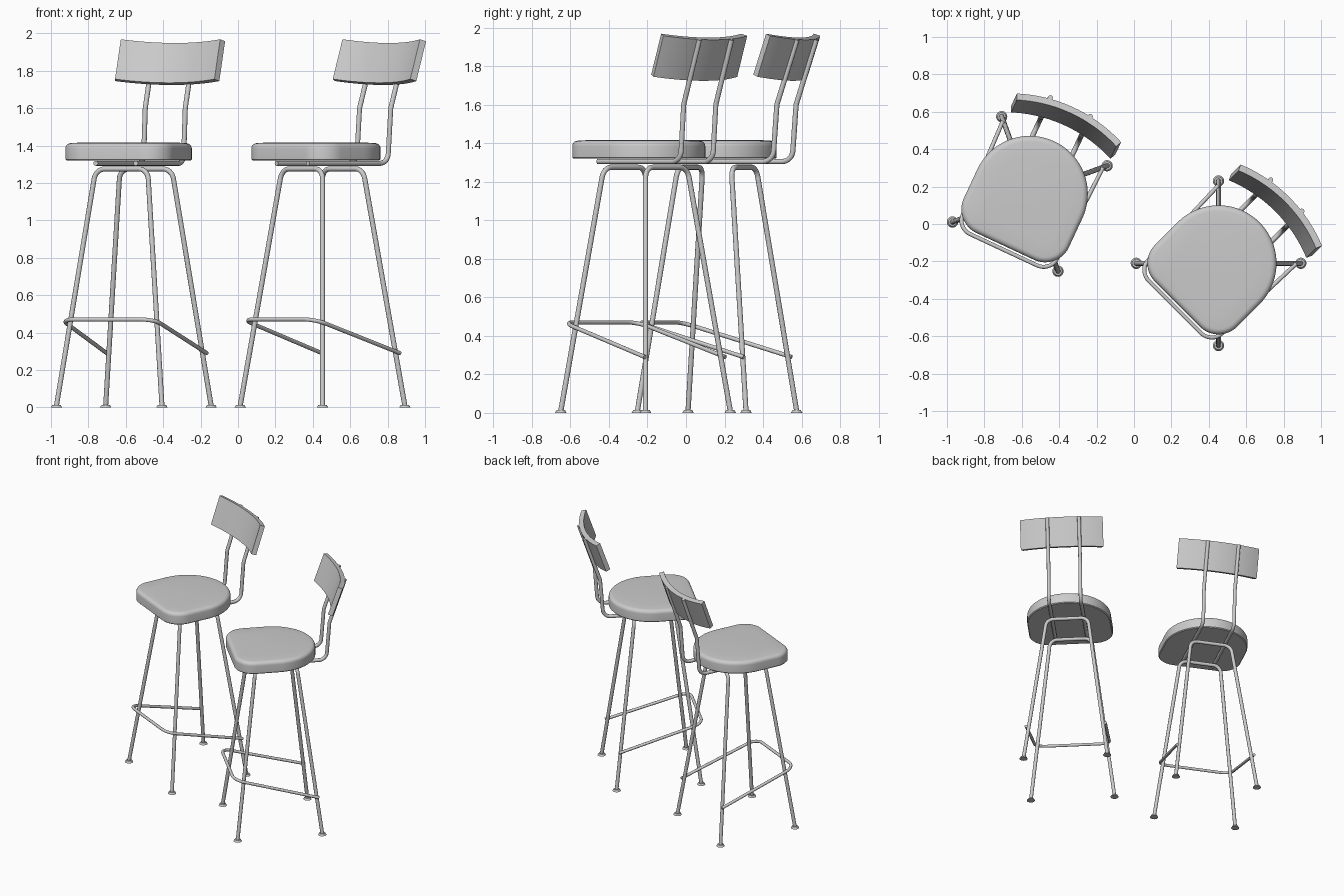
import bpy, bmesh
from math import sin, cos, pi, radians, tan
from mathutils import Vector, Matrix

if "Cube" in bpy.data.objects:
    bpy.data.objects.remove(bpy.data.objects["Cube"])


def finish(obj, placement, angle=40):
    bpy.ops.object.select_all(action='DESELECT')
    obj.select_set(True)
    bpy.context.view_layer.objects.active = obj
    if obj.type == 'CURVE':
        bpy.ops.object.convert(target='MESH')
        obj = bpy.context.object
    bpy.ops.object.shade_smooth_by_angle(angle=radians(angle))
    obj.matrix_world = placement
    return obj


def from_bmesh(name, bm, placement, angle=40):
    bmesh.ops.recalc_face_normals(bm, faces=bm.faces)
    mesh = bpy.data.meshes.new(name)
    bm.to_mesh(mesh)
    bm.free()
    obj = bpy.data.objects.new(name, mesh)
    bpy.context.collection.objects.link(obj)
    return finish(obj, placement, angle)


def fillet(points, radius, steps=8):
    """Round the inner corners of a polyline."""
    pts = [Vector(p) for p in points]
    out = [pts[0]]
    for a, b, c in zip(pts, pts[1:], pts[2:]):
        u, v = (a - b).normalized(), (c - b).normalized()
        half = u.angle(v) / 2
        t = radius / tan(half)
        centre = b + (u + v).normalized() * (radius / sin(half))
        p, q = b + u * t - centre, b + v * t - centre
        for i in range(steps + 1):
            d = p.lerp(q, i / steps)
            out.append(centre + d.normalized() * radius)
    return out + [pts[-1]]


def tube(name, points, bend, radius, placement):
    path = fillet(points, bend)
    curve = bpy.data.curves.new(name, 'CURVE')
    curve.dimensions = '3D'
    curve.bevel_depth = radius
    curve.bevel_resolution = 4
    curve.use_fill_caps = True
    spline = curve.splines.new('POLY')
    spline.points.add(len(path) - 1)
    for sp, p in zip(spline.points, path):
        sp.co = (*p, 1)
    obj = bpy.data.objects.new(name, curve)
    bpy.context.collection.objects.link(obj)
    return finish(obj, placement)


def seat_outline(inset):
    """Round at the back, square with rounded corners at the front."""
    h, r = 0.31 - inset, max(0.14 - inset, 0.02)
    pts = [(h * cos(pi * i / 40), h * sin(pi * i / 40)) for i in range(41)]
    for cx, start in ((-h + r, pi), (h - r, 1.5 * pi)):
        pts += [(cx + r * cos(start + pi / 2 * i / 12),
                 -h + r + r * sin(start + pi / 2 * i / 12)) for i in range(13)]
    return pts


def seat(name, placement):
    profile = [(0.006, 1.32), (0, 1.326), (0, 1.385)]
    profile += [(0.03 * (1 - cos(a)), 1.385 + 0.028 * sin(a))
                for a in (pi / 10, pi / 5, pi * 0.3, pi * 0.4, pi / 2)]
    profile += [(0.1, 1.417)]
    bm = bmesh.new()
    rings = [[bm.verts.new((x, y, z)) for x, y in seat_outline(d)] for d, z in profile]
    n = len(rings[0])
    for a, b in zip(rings, rings[1:]):
        for i in range(n):
            j = (i + 1) % n
            bm.faces.new((a[i], a[j], b[j], b[i]))
    bm.faces.new(rings[0])
    bm.faces.new(rings[-1])
    from_bmesh(name, bm, placement)


def backrest(name, placement):
    R, half, thick, height, n = 0.75, 0.30, 0.036, 0.225, 24
    sweep = half / R * 1.03
    bm = bmesh.new()
    cols = []
    for i in range(n + 1):
        a = -sweep + 2 * sweep * i / n
        cols.append([bm.verts.new((r * sin(a), r * cos(a) - R, z))
                     for r, z in ((R - thick / 2, -height / 2), (R + thick / 2, -height / 2),
                                  (R + thick / 2, height / 2), (R - thick / 2, height / 2))])
    for a, b in zip(cols, cols[1:]):
        for i in range(4):
            j = (i + 1) % 4
            bm.faces.new((a[i], a[j], b[j], b[i]))
    bm.faces.new(cols[0])
    bm.faces.new(cols[-1])
    edges = [e for e in bm.edges if e.calc_face_angle(0) > radians(45)]
    bmesh.ops.bevel(bm, geom=edges, offset=0.007, segments=3, affect='EDGES', profile=0.5)
    tilt = Matrix.Translation((0.018, 0.464, 1.836)) @ Matrix.Rotation(radians(-19), 4, 'X')
    bm.transform(tilt)
    from_bmesh(name, bm, placement)


def foot(name, x, y, placement):
    bm = bmesh.new()
    bmesh.ops.create_cone(bm, cap_ends=True, segments=24, radius1=0.03, radius2=0.022,
                          depth=0.014, matrix=Matrix.Translation((x, y, 0.007)))
    from_bmesh(name, bm, placement, 30)


def stool(prefix, x, y, angle):
    m = Matrix.Translation((x, y, 0)) @ Matrix.Rotation(radians(angle), 4, 'Z')
    seat(prefix + "_seat", m)
    backrest(prefix + "_backrest", m)
    f, t = 0.311, 0.153
    # front and back leg hoops with feet
    for end, s in (("front", -1), ("back", 1)):
        tube(f"{prefix}_{end}_legs",
             [(-f, s * f, 0.01), (-t, s * t, 1.275), (t, s * t, 1.275), (f, s * f, 0.01)],
             0.06, 0.0135, m)
        for side, k in (("left", -1), ("right", 1)):
            foot(f"{prefix}_{end}_{side}_foot", k * f, s * f, m)
    # footrest wrapping around the front legs
    tube(prefix + "_footrest",
         [(-0.295, 0.29, 0.29), (-0.275, -0.33, 0.47), (0.275, -0.33, 0.47), (0.295, 0.29, 0.29)],
         0.08, 0.011, m)
    # bent rods carrying the backrest
    for side, k in (("left", -0.118), ("right", 0.118)):
        tube(f"{prefix}_{side}_back_rod",
             [(k, -0.23, 1.305), (k, 0.375, 1.305), (k, 0.398, 1.6), (k, 0.513, 1.937)],
             0.06, 0.0135, m)


stool("left_stool", -0.557, 0.161, -25)
stool("right_stool", 0.452, -0.21, -45)
